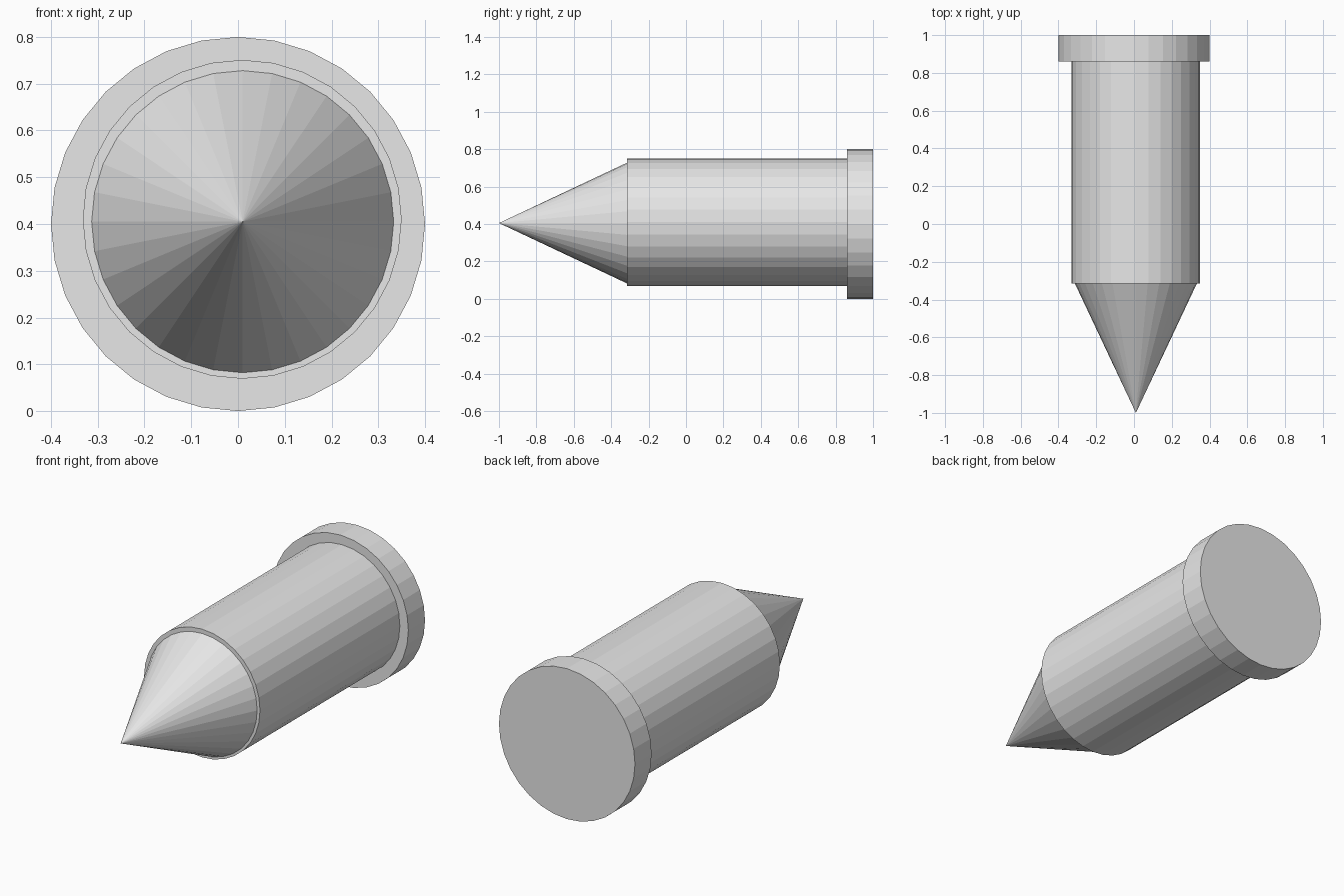
import bpy
import math

if "Cube" in bpy.data.objects:
    bpy.data.objects.remove(bpy.data.objects["Cube"])

SIDES = 32

grey = bpy.data.materials.new("plain grey")
grey.diffuse_color = (0.8, 0.8, 0.8, 1.0)
grey.use_nodes = True
grey.node_tree.nodes["Principled BSDF"].inputs["Base Color"].default_value = grey.diffuse_color


def turned_part(name, x, z, y_front, y_back, r_front, r_back):
    """Flat-shaded round part lying along y, from y_front to y_back."""
    bpy.ops.mesh.primitive_cone_add(
        vertices=SIDES, radius1=r_back, radius2=r_front,
        depth=y_back - y_front, end_fill_type='NGON',
        location=(x, (y_front + y_back) / 2, z),
        rotation=(math.pi / 2, 0, 0))
    part = bpy.context.object
    part.name = name
    part.data.materials.append(grey)
    return part


# Wide flange at the back
turned_part("back_flange", 0.0, 0.40, 0.86, 1.0, 0.40, 0.40)
# Long straight shaft
turned_part("shaft", 0.009, 0.41, -0.315, 0.86, 0.341, 0.341)
# Pointed tip, slightly narrower than the shaft
turned_part("pointed_tip", 0.01, 0.405, -1.0, -0.315, 0.0, 0.323)
